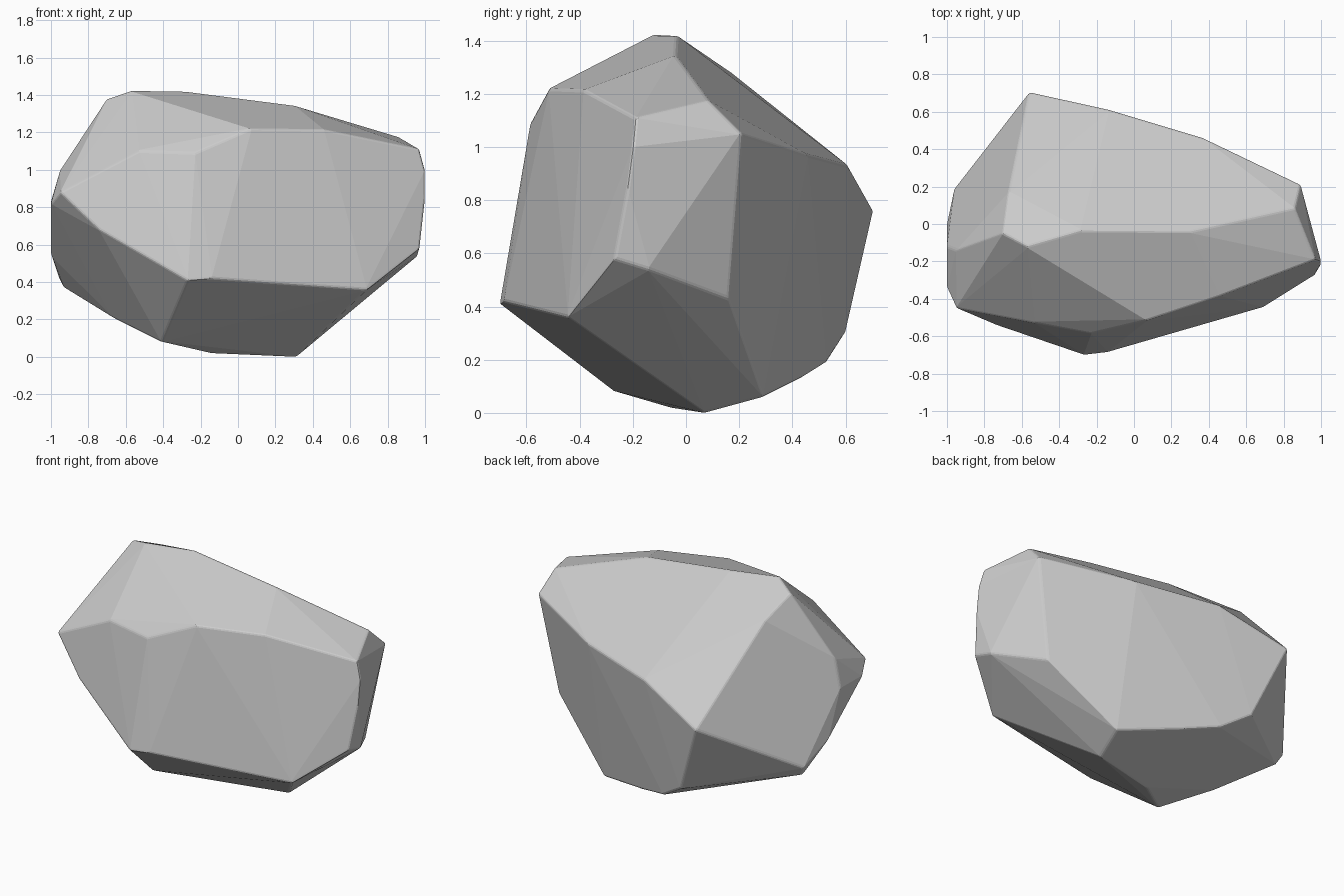
import bpy, bmesh, math

# Corner points of the rock, grouped by facet ring
crown = [(-0.70, -0.05, 1.38), (-0.57, -0.12, 1.425), (-0.28, -0.035, 1.42),
         (0.30, -0.04, 1.345), (0.86, 0.085, 1.175), (-0.67, 0.17, 1.28)]
front_shoulder = [(-0.95, -0.45, 0.88), (-0.53, -0.53, 1.10), (-0.23, -0.585, 1.09),
                  (0.07, -0.515, 1.22), (0.46, -0.385, 1.215), (0.97, -0.19, 1.11)]
back_shoulder = [(0.89, 0.21, 1.05), (0.37, 0.46, 0.97), (-0.13, 0.61, 0.93),
                 (-0.56, 0.705, 0.76)]
left_side = [(-1.0, -0.34, 0.82), (-1.0, -0.12, 0.83), (-0.95, -0.14, 1.0),
             (-1.0, 0.0, 0.55), (-0.96, 0.19, 0.43), (-0.93, 0.16, 0.37)]
right_side = [(1.0, -0.20, 1.0), (1.0, -0.22, 0.85), (0.97, -0.27, 0.58),
              (0.96, -0.14, 0.54), (0.78, 0.16, 0.43)]
front_foot = [(-0.74, -0.54, 0.68), (-0.27, -0.70, 0.41), (-0.14, -0.685, 0.42),
              (0.69, -0.445, 0.36)]
underside = [(0.37, 0.29, 0.06), (-0.01, 0.45, 0.14), (-0.21, 0.53, 0.19),
             (-0.38, 0.60, 0.30), (-0.67, -0.08, 0.21), (-0.41, -0.27, 0.08),
             (-0.15, -0.06, 0.02), (0.31, 0.07, 0.0)]

# Wrap the corners in a faceted shell
bm = bmesh.new()
for ring in (crown, front_shoulder, back_shoulder, left_side, right_side,
             front_foot, underside):
    for p in ring:
        bm.verts.new(p)
bmesh.ops.convex_hull(bm, input=bm.verts)
loose = [v for v in bm.verts if not v.link_faces]
bmesh.ops.delete(bm, geom=loose, context='VERTS')
bmesh.ops.dissolve_limit(bm, angle_limit=math.radians(2),
                         verts=bm.verts, edges=bm.edges)
bmesh.ops.recalc_face_normals(bm, faces=bm.faces)

mesh = bpy.data.meshes.new("rock")
bm.to_mesh(mesh)
bm.free()
rock = bpy.data.objects.new("rock", mesh)
bpy.context.collection.objects.link(rock)

# Slightly worn edges
bevel = rock.modifiers.new("worn_edges", 'BEVEL')
bevel.width = 0.01
bevel.segments = 2
bevel.limit_method = 'ANGLE'
bevel.angle_limit = math.radians(28)
